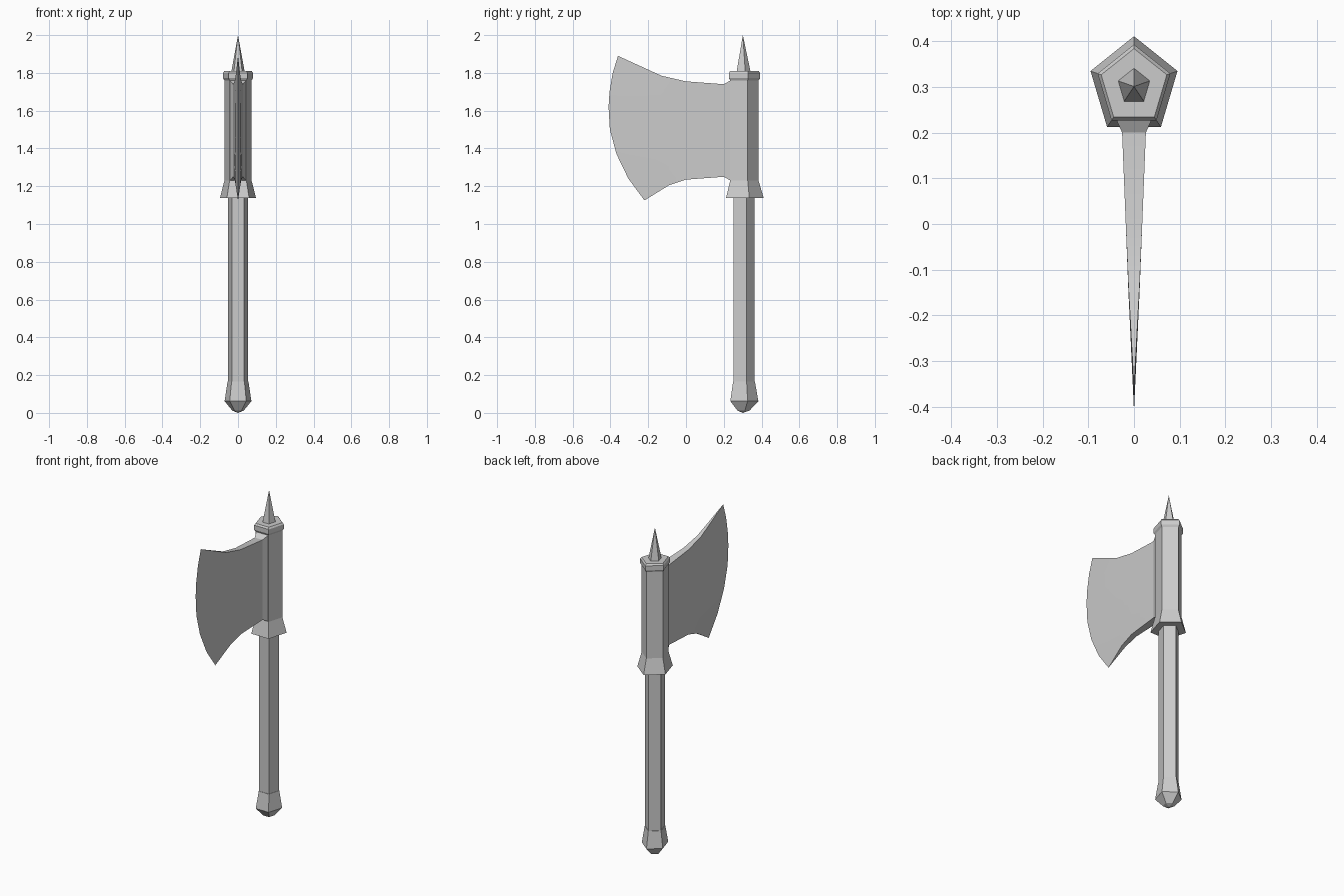
import bpy, bmesh, math

if "Cube" in bpy.data.objects:
    bpy.data.objects.remove(bpy.data.objects["Cube"])

SIDES = 5
CENTER_Y = 0.301
X_SCALE = 0.91   # the shaft is slightly narrower than deep

steel = bpy.data.materials.new("plain grey")
steel.diffuse_color = (0.6, 0.6, 0.6, 1.0)
steel.use_nodes = True
steel.node_tree.nodes["Principled BSDF"].inputs["Base Color"].default_value = steel.diffuse_color


def finish(name, bm, smooth=None):
    bmesh.ops.recalc_face_normals(bm, faces=bm.faces[:])
    mesh = bpy.data.meshes.new(name)
    bm.to_mesh(mesh)
    bm.free()
    mesh.materials.append(steel)
    obj = bpy.data.objects.new(name, mesh)
    bpy.context.collection.objects.link(obj)
    if smooth:
        bpy.ops.object.select_all(action='DESELECT')
        obj.select_set(True)
        bpy.context.view_layer.objects.active = obj
        bpy.ops.object.shade_smooth_by_angle(angle=math.radians(smooth))
    return obj


def pentagon_part(name, profile):
    """Stack five-sided rings from (radius, z) pairs; radius 0 makes a point."""
    bm = bmesh.new()
    rings = []
    for r, z in profile:
        if r == 0:
            rings.append([bm.verts.new((0, CENTER_Y, z))])
            continue
        angles = [math.pi / 2 + 2 * math.pi * i / SIDES for i in range(SIDES)]
        rings.append([bm.verts.new((r * math.cos(a) * X_SCALE,
                                    CENTER_Y + r * math.sin(a), z)) for a in angles])
    for low, high in zip(rings, rings[1:]):
        for i in range(SIDES):
            j = (i + 1) % SIDES
            if len(low) == 1:
                bm.faces.new((low[0], high[j], high[i]))
            elif len(high) == 1:
                bm.faces.new((low[i], low[j], high[0]))
            else:
                bm.faces.new((low[i], low[j], high[j], high[i]))
    for ring in (rings[0], rings[-1]):
        if len(ring) > 1:
            bm.faces.new(ring)
    return finish(name, bm)


# Shaft, pommel and socket, all sharing the five-sided section
pentagon_part("pommel", [(0, 0), (0.035, 0.012), (0.082, 0.062), (0.064, 0.165)])
pentagon_part("handle", [(0.061, 0.15), (0.061, 1.16)])
pentagon_part("head_socket", [(0.11, 1.138), (0.083, 1.23), (0.083, 1.77)])
pentagon_part("top_collar", [(0.083, 1.76), (0.092, 1.772), (0.092, 1.8), (0.083, 1.81)])
pentagon_part("top_spike", [(0.041, 1.805), (0, 2.0)])

# Blade: columns of points from the socket out to the curved cutting edge
edge = [(-0.36, 1.89), (-0.388, 1.8), (-0.405, 1.7), (-0.41, 1.62),
        (-0.403, 1.5), (-0.368, 1.37), (-0.305, 1.24), (-0.22, 1.125)]
# (top y, top z, bottom y, bottom z, half thickness, bow toward the edge)
sections = [(0.245, 1.765, 0.245, 1.225, 0.046, 0),
            (0.2, 1.74, 0.2, 1.25, 0.026, 0),
            (0.0, 1.755, 0.0, 1.235, 0.018, 0),
            (-0.13, 1.785, -0.09, 1.205, 0.0125, 0.03)]
n = len(edge)

bm = bmesh.new()
sides = {1: [], -1: []}
for ty, tz, by, bz, half, bow in sections:
    for s in sides:
        column = []
        for k in range(n):
            t = k / (n - 1)
            y = ty + (by - ty) * t - bow * math.sin(math.pi * t)
            column.append(bm.verts.new((s * half, y, tz + (bz - tz) * t)))
        sides[s].append(column)
edge_verts = [bm.verts.new((0, y, z)) for y, z in edge]
for s in sides:
    sides[s].append(edge_verts)
    for a, b in zip(sides[s], sides[s][1:]):
        for k in range(n - 1):
            bm.faces.new((a[k], b[k], b[k + 1], a[k + 1]))

# Close the top and bottom rims and the hidden root
right, left = sides[1], sides[-1]
for k in (0, n - 1):
    for c in range(len(sections) - 1):
        bm.faces.new((right[c][k], right[c + 1][k], left[c + 1][k], left[c][k]))
    bm.faces.new((right[-2][k], edge_verts[k], left[-2][k]))
bm.faces.new(right[0] + left[0][::-1])
finish("axe_blade", bm, smooth=20)
